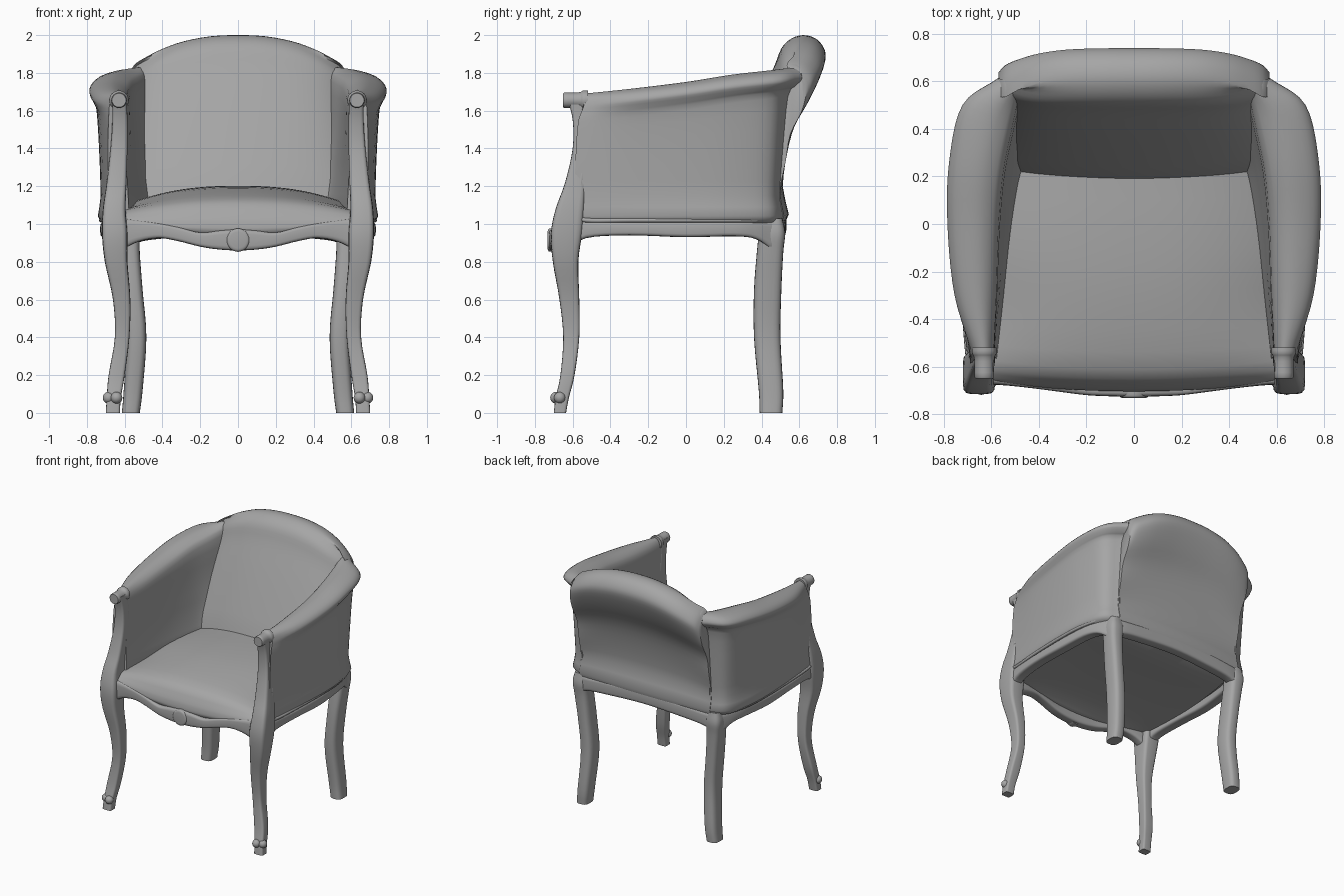
import bpy, bmesh, math
from mathutils import Vector as V

if "Cube" in bpy.data.objects:
    bpy.data.objects.remove(bpy.data.objects["Cube"])

grey = bpy.data.materials.new("grey")
grey.diffuse_color = (.38, .38, .38, 1)
grey.use_nodes = True
grey.node_tree.nodes["Principled BSDF"].inputs["Base Color"].default_value = grey.diffuse_color


def spline(pts, n, closed=False):
    """Catmull-Rom resample, n steps per segment."""
    m, out = len(pts), []
    def get(i):
        if closed:
            return pts[i % m]
        if i < 0:
            return pts[0] * 2 - pts[1]
        return pts[i] if i < m else pts[-1] * 2 - pts[-2]
    for i in range(m if closed else m - 1):
        a, b, c, d = (get(i + k) for k in (-1, 0, 1, 2))
        for s in range(n):
            t = s / n
            out.append((b * 2 + (c - a) * t + (a * 2 - b * 5 + c * 4 - d) * t * t
                        + (b * 3 - a - c * 3 + d) * t ** 3) / 2)
    if not closed:
        out.append(pts[-1])
    return out


def finish(name, bm, mirror=False, angle=50):
    bmesh.ops.recalc_face_normals(bm, faces=bm.faces)
    me = bpy.data.meshes.new(name)
    bm.to_mesh(me)
    bm.free()
    me.materials.append(grey)
    ob = bpy.data.objects.new(name, me)
    bpy.context.collection.objects.link(ob)
    bpy.ops.object.select_all(action='DESELECT')
    ob.select_set(True)
    bpy.context.view_layer.objects.active = ob
    bpy.ops.object.shade_smooth_by_angle(angle=math.radians(angle))
    if mirror:
        ob.modifiers.new("Mirror", 'MIRROR')
    return ob


def loft(name, sections, ns=3, nl=4, mirror=False):
    """Smooth skin over closed sections, capped at both ends."""
    rings = [spline(s, ns, True) for s in sections]
    cols = [spline(list(c), nl) for c in zip(*rings)]
    bm = bmesh.new()
    rows = [[bm.verts.new(p) for p in r] for r in zip(*cols)]
    k = len(cols)
    for r, q in zip(rows, rows[1:]):
        for i in range(k):
            bm.faces.new((r[i], r[(i + 1) % k], q[(i + 1) % k], q[i]))
    bm.faces.new(rows[0])
    bm.faces.new(rows[-1])
    return finish(name, bm, mirror)


def rounded(c, u, w, power=0.6):
    """Rounded-square ring around c with half axes u and w."""
    ring = []
    for i in range(12):
        a = math.tau * (i + .5) / 12
        f = lambda s: math.copysign(abs(s) ** power, s)
        ring.append(c + u * f(math.cos(a)) + w * f(math.sin(a)))
    return ring


def leg(name, rows, power):
    loft(name, [rounded(V(((a + b) / 2, (c + d) / 2, z)), V(((b - a) / 2, 0, 0)),
                        V((0, (d - c) / 2, 0)), power) for z, a, b, c, d in rows], 2, 4, True)


def rail(name, rows, side, mirror=False):
    """rows: x, y, z bottom, z top; side: half thickness vector."""
    loft(name, [rounded(V((x, y, (a + b) / 2)), V(side), V((0, 0, (b - a) / 2)), .45)
                for x, y, a, b in rows], 2, 4, mirror)


def pipe(name, pts, r=.012):
    cu = bpy.data.curves.new(name, 'CURVE')
    cu.dimensions, cu.bevel_depth, cu.bevel_resolution = '3D', r, 2
    cu.materials.append(grey)
    path = spline([V(p) for p in pts], 5)
    sp = cu.splines.new('POLY')
    sp.points.add(len(path) - 1)
    for q, p in zip(sp.points, path):
        q.co = (*p, 1)
    bpy.context.collection.objects.link(bpy.data.objects.new(name, cu))


def ball(name, c, r, mirror=True):
    bm = bmesh.new()
    bmesh.ops.create_uvsphere(bm, u_segments=16, v_segments=10, radius=r)
    bmesh.ops.translate(bm, verts=bm.verts, vec=c)
    finish(name, bm, mirror)


def disc(name, x, z, r, ys, mirror=False):
    """Turned knob along y: rings at (y, radius factor)."""
    loft(name, [[V((x + r * f * math.cos(a), y, z + r * f * math.sin(a)))
                 for a in (math.tau * i / 8 for i in range(8))] for y, f in ys], 3, 2, mirror)


# Cabriole front legs running up into the arm posts
leg("front_leg", [(0, .625, .70, -.70, -.635), (.08, .62, .695, -.69, -.62),
                  (.2, .60, .685, -.665, -.59), (.4, .575, .652, -.65, -.565),
                  (.6, .57, .662, -.67, -.565), (.8, .585, .705, -.705, -.57),
                  (.95, .585, .72, -.715, -.55), (1.08, .595, .715, -.69, -.54),
                  (1.22, .59, .695, -.64, -.53), (1.4, .585, .675, -.60, -.51),
                  (1.55, .585, .665, -.60, -.52), (1.67, .59, .665, -.63, -.53)], .4)
# Back legs
leg("back_leg", [(0, .52, .615, .39, .51), (.12, .505, .605, .385, .515),
                 (.4, .485, .59, .36, .50), (.65, .505, .61, .36, .505),
                 (.85, .52, .635, .375, .515), (.95, .52, .645, .385, .525),
                 (1.03, .53, .63, .39, .51)], .65)
# Toe scroll beads, arm scrolls and the apron medallion
ball("toe_bead_outer", (.685, -.668, .08), .031)
ball("toe_bead_inner", (.643, -.688, .08), .031)
disc("arm_scroll", .63, 1.655, .043,
     [(-.65, .75), (-.645, .95), (-.6, .95), (-.56, 1), (-.545, 1.2), (-.52, 1.2)], True)
disc("apron_medallion", 0, .915, .062, [(-.733, .7), (-.728, .95), (-.71, 1), (-.67, 1)])

# Seat frame rails
half = [(.62, -.635, .86, 1.03), (.53, -.64, .905, 1.02), (.42, -.652, .925, 1.005),
        (.32, -.665, .91, .985), (.2, -.68, .88, .955), (.1, -.685, .865, .965)]
rail("front_rail", [(-x, y, a, b) for x, y, a, b in half] + [(0, -.687, .86, .972)]
     + half[::-1], (0, .04, 0))
rail("side_rail", [(.648, -.62, .86, 1.02), (.663, -.53, .925, 1.015), (.68, -.3, .94, 1.01),
                   (.685, 0, .93, 1.01), (.665, .25, .935, 1.015), (.635, .37, .92, 1.015),
                   (.595, .46, .86, 1.015)], (.044, 0, 0), True)
back = [(.59, .465, .87, 1.02), (.5, .477, .91, 1.02), (.3, .484, .93, 1.035)]
rail("back_rail", [(-x, y, a, b) for x, y, a, b in back] + [(0, .488, .945, 1.045)]
     + back[::-1], (0, .044, 0))

# Domed seat cushion, section in yz swept across x
seat = []
for i in range(-6, 7):
    t = i / 6
    k = 1 - t * t
    yf, h, b = -.66 - .042 * k, 1.085 + .115 * (1 - abs(t) ** 2.4), .925 + .05 * t * t
    fr = 1.045 + .015 * k
    seat.append([V((.635 * t * (1 - .12 * max(0, y) / .46), y, z)) for y, z in (
        (.46, .98), (.0, .98), (-.5, .97), (yf + .05, b), (yf + .004, b + .03), (yf, .5 * (b + fr)),
        (yf + .02, fr - .01), (yf + .09, fr + .5 * (h - fr)), (-.35, h - .02), (-.1, h), (.2, h),
        (.44, h - .02))])
loft("seat_cushion", seat, 3, 3)

# Arm panels with rolled tops: inner bottom, inner top, roll outer, outer bottom, top z
arm = []
for ib, it, ro, ob, zt in (
        ((.585, -.57), (.59, -.54), (.68, -.54), (.69, -.59), 1.69),
        ((.555, -.30), (.58, -.30), (.755, -.30), (.715, -.30), 1.715),
        ((.52, -.02), (.57, 0), (.785, 0), (.727, 0), 1.752),
        ((.485, .18), (.55, .22), (.778, .26), (.715, .24), 1.79),
        ((.455, .25), (.51, .42), (.722, .50), (.665, .43), 1.815),
        ((.42, .30), (.485, .54), (.57, .615), (.56, .50), 1.83)):
    ib, it, ro, ob = V(ib), V(it), V(ro), V(ob)
    arm.append([p.to_3d() + V((0, 0, z)) for p, z in (
        (ib, 1.01), (ib.lerp(it, .35), 1.25), (ib.lerp(it, .75), 1.5), (it, zt - .07),
        (it.lerp(ro, .2), zt - .015), (it.lerp(ro, .5), zt), (it.lerp(ro, .85), zt - .02),
        (ro, zt - .06), (ro.lerp(ob, .3), zt - .1), (ro.lerp(ob, .62), zt - .15),
        (ro.lerp(ob, .85), 1.4), (ob, 1.15), (ob, 1.01))])
loft("arm_panel", arm, 3, 5, True)

# Arched back with a rolled top, section in yz swept across x; ends rounded into the arms
prof = [(.17, 1.0), (.185, 1.18), (.27, 1.4), (.38, 1.65), (.465, 1.83), (.505, 1.93), (.555, 1.98),
        (.62, 2.0), (.69, 1.98), (.735, 1.92), (.732, 1.85), (.675, 1.72), (.59, 1.57),
        (.54, 1.4), (.512, 1.2), (.522, 1.0)]
rest = []
for t in (-1, -.95, -.85, -.7, -.5, -.25, 0, .25, .5, .7, .85, .95, 1):
    q, top = t * t, 1 - .17 * abs(t) ** 2.4
    sec = []
    for k, (y, z) in enumerate(prof):
        if k < 7:
            y += q * .07 * (2 - z) + abs(t) ** 7 * .07 * (z - 1)
        else:
            y -= q * .02 * (2 - z) + q * q * .105 * max(0, z - 1.4) / .6
        sec.append(V((.57 * t, y, 1 + (z - 1) * top)))
    if abs(t) == 1:
        sec = [V((p.x, p.y + (.585 - p.y) * max(0, p.z - 1.5), p.z - .06 * max(0, p.z - 1.5)))
               for p in sec]
    rest.append(sec)
loft("back_rest", rest, 3, 3)

# Welt piping along panel seams
for s in (1, -1):
    pipe("side_piping", [(s * x, y, z) for x, y, z in (
        (.668, -.535, 1.58), (.675, -.535, 1.4), (.688, -.565, 1.15), (.692, -.565, 1.05),
        (.70, -.53, 1.02), (.716, -.3, 1.02), (.724, 0, 1.02), (.712, .24, 1.02),
        (.66, .42, 1.02), (.57, .485, 1.025))])
